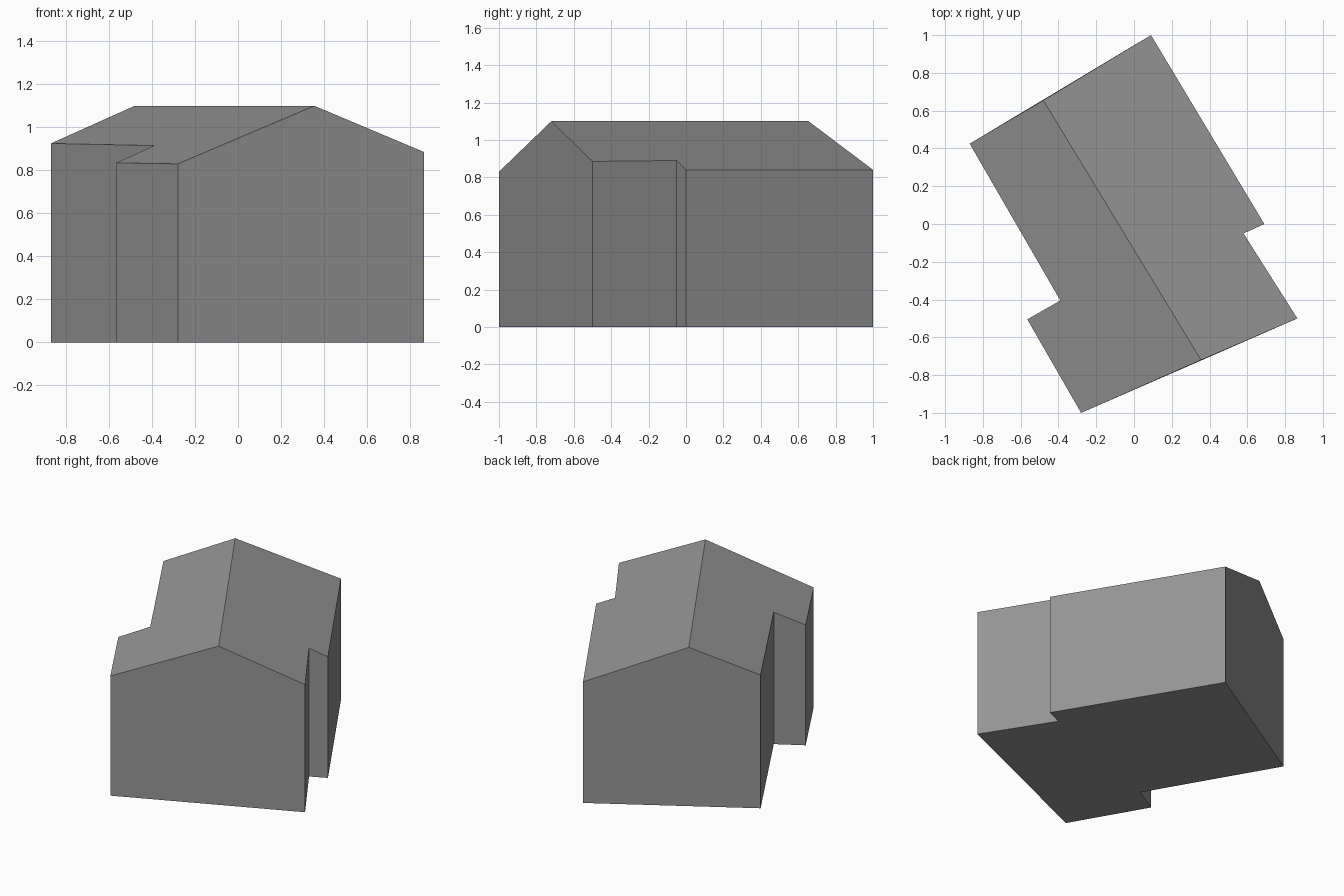
import bpy
import bmesh

cube = bpy.data.objects.get("Cube")
if cube:
    bpy.data.objects.remove(cube, do_unlink=True)

# One plain grey for the whole building
grey = bpy.data.materials.new("plain_grey")
grey.use_nodes = True
colour = (0.3, 0.3, 0.3, 1.0)
grey.diffuse_color = colour
grey.node_tree.nodes["Principled BSDF"].inputs["Base Color"].default_value = colour

# Eaves corners, counter-clockwise seen from above, each side starting at a gable
west_eaves = [(-0.87, 0.425, 0.925), (-0.39, -0.405, 0.915),
              (-0.565, -0.505, 0.835), (-0.28, -1.0, 0.83)]
east_eaves = [(0.865, -0.5, 0.885), (0.58, -0.05, 0.89),
              (0.69, 0.0, 0.84), (0.09, 1.0, 0.84)]
ridge_front = (0.355, -0.72, 1.1)
ridge_back = (-0.48, 0.655, 1.1)


def ground(point):
    return (point[0], point[1], 0)


def make_part(name, polygons):
    """Join outward-facing polygons into one flat-shaded object."""
    bm = bmesh.new()
    for polygon in polygons:
        bm.faces.new([bm.verts.new(p) for p in polygon])
    bmesh.ops.remove_doubles(bm, verts=bm.verts, dist=0.0001)
    mesh = bpy.data.meshes.new(name)
    bm.to_mesh(mesh)
    bm.free()
    mesh.materials.append(grey)
    part = bpy.data.objects.new(name, mesh)
    bpy.context.collection.objects.link(part)
    return part


# Walls: one upright face per footprint edge, peaked at the two gables
eaves = west_eaves + east_eaves
peaks = {west_eaves[-1]: [ridge_front], east_eaves[-1]: [ridge_back]}
walls = []
for here, after in zip(eaves, eaves[1:] + eaves[:1]):
    walls.append([ground(here), ground(after), after] + peaks.get(here, []) + [here])
floor = [ground(p) for p in reversed(eaves)]
make_part("house_walls", walls + [floor])

# Roof: two slopes that meet at the ridge
make_part("gable_roof", [west_eaves + [ridge_front, ridge_back],
                         east_eaves + [ridge_back, ridge_front]])
